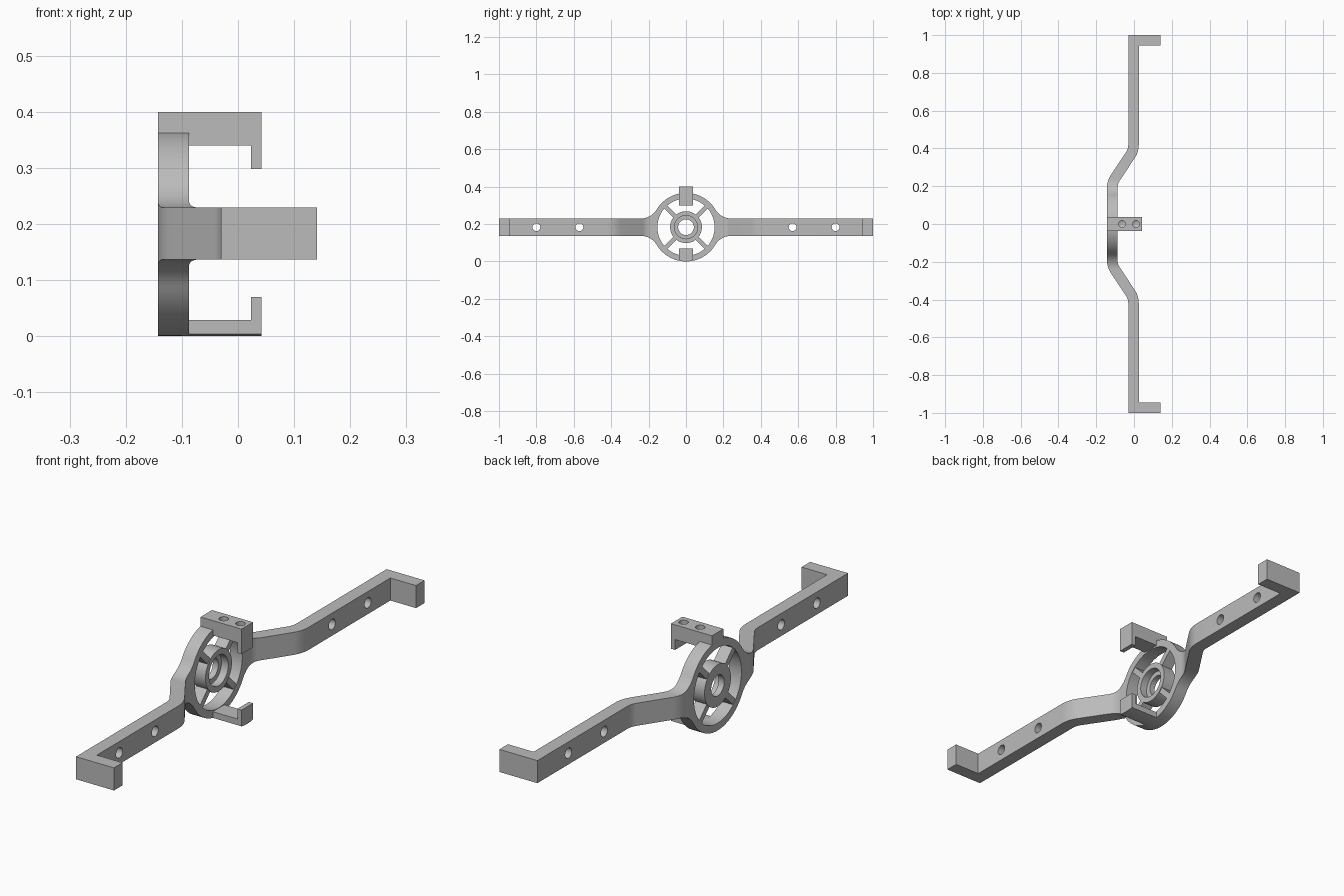
import bpy, bmesh
from math import sin, cos, tan, atan2, sqrt, pi, radians

if "Cube" in bpy.data.objects:
    bpy.data.objects.remove(bpy.data.objects["Cube"])

grey = bpy.data.materials.new("light grey")
grey.diffuse_color = (0.5, 0.5, 0.5, 1)
grey.use_nodes = True
grey.node_tree.nodes["Principled BSDF"].inputs["Base Color"].default_value = grey.diffuse_color

CZ = 0.183             # ring centre height
R = 0.183              # ring outer radius
BACK, FACE = -0.143, -0.087   # ring plate in x
H = 0.046              # half height of the arms
MAPS = {'x': lambda a, b, c: (c, a, b),   # profile in yz
        'y': lambda a, b, c: (a, c, b),   # profile in xz
        'z': lambda a, b, c: (a, b, c)}   # profile in xy


def prism(name, pts, lo, hi, axis):
    """Extrude a 2D outline along an axis."""
    bm = bmesh.new()
    m = MAPS[axis]
    f = bm.faces.new([bm.verts.new(m(a, b, lo)) for a, b in pts])
    ext = bmesh.ops.extrude_face_region(bm, geom=[f])['geom']
    bmesh.ops.translate(bm, vec=m(0, 0, hi - lo),
                        verts=[v for v in ext if isinstance(v, bmesh.types.BMVert)])
    bmesh.ops.recalc_face_normals(bm, faces=bm.faces)
    me = bpy.data.meshes.new(name)
    bm.to_mesh(me)
    bm.free()
    me.materials.append(grey)
    ob = bpy.data.objects.new(name, me)
    bpy.context.collection.objects.link(ob)
    return ob


def circle(a, b, r, n=64):
    return [(a + r * cos(2 * pi * i / n), b + r * sin(2 * pi * i / n)) for i in range(n)]


def rect(a0, a1, b0, b1):
    return [(a0, b0), (a1, b0), (a1, b1), (a0, b1)]


def combine(ob, tool, op):
    """Apply a boolean and remove the tool."""
    mod = ob.modifiers.new("b", 'BOOLEAN')
    mod.operation, mod.solver, mod.object = op, 'EXACT', tool
    bpy.context.view_layer.objects.active = ob
    bpy.ops.object.modifier_apply(modifier=mod.name)
    bpy.data.objects.remove(tool)


# Arm outline seen from above: offset a centreline with two rounded bends
A = atan2(0.1125, 0.17)
RB, T = 0.1, 0.0277
x0, x1 = -0.1153, -0.0025
ys, ye = 0.22 - RB * tan(A / 2), 0.39 + RB * tan(A / 2)
inner, outer = [], []
steps = [A * i / 8 for i in range(9)]
for a in steps:
    cx, cy = x0 + RB, ys
    for lst, r in ((inner, RB - T), (outer, RB + T)):
        lst.append((cx - r * cos(a), cy + r * sin(a)))
for a in reversed(steps):
    cx, cy = x1 - RB, ye
    for lst, r in ((inner, RB + T), (outer, RB - T)):
        lst.append((cx + r * cos(a), cy - r * sin(a)))
half = inner + [(x1 + T, 0.945), (0.141, 0.945), (0.141, 1), (x1 - T, 1)] + outer[::-1]
frame = prism("bracket_frame", half + [(x, -y) for x, y in reversed(half)], -0.05, 0.42, 'z')

# Side silhouette: ring blended into the arms with fillets
RF = 0.1
yc = sqrt((R + RF) ** 2 - (H + RF) ** 2)
th = atan2(H + RF, yc)
quarter = [(1.1, H)]
quarter += [(yc + RF * cos(t), H + RF + RF * sin(t))
            for t in (-pi / 2 - (pi / 2 - th) * i / 12 for i in range(13))]
quarter += [(R * cos(t), R * sin(t))
            for t in (th + (pi / 2 - th) * i / 16 for i in range(1, 17))]
top = quarter + [(-y, z) for y, z in reversed(quarter[:-1])]
full = top + [(y, -z) for y, z in reversed(top)]
combine(frame, prism("cut", [(y, CZ + z) for y, z in full], -0.4, 0.4, 'x'), 'INTERSECT')

# Open ring, hub and four spokes
combine(frame, prism("cut", circle(0, CZ, 0.153), -0.3, 0.3, 'x'), 'DIFFERENCE')
hub = prism("hub", circle(0, CZ, 0.085), BACK, FACE, 'x')
combine(hub, prism("cut", circle(0, CZ, 0.062), -0.118, 0, 'x'), 'DIFFERENCE')
combine(hub, prism("cut", circle(0, CZ, 0.042), -0.3, 0, 'x'), 'DIFFERENCE')
combine(frame, hub, 'UNION')
for k in range(4):
    t = radians(45 + 90 * k)
    pts = [(u * cos(t) - v * sin(t), CZ + u * sin(t) + v * cos(t))
           for u, v in rect(0.075, 0.165, -0.012, 0.012)]
    combine(frame, prism("spoke", pts, BACK + 0.002, FACE - 0.003, 'x'), 'UNION')

# Screw holes through the arms
for y in (-0.8, -0.57, 0.57, 0.8):
    combine(frame, prism("cut", circle(y, CZ, 0.021, 32), -0.3, 0.3, 'x'), 'DIFFERENCE')

# Upper clip: hooked block with two blind holes ending in drill points
clip = prism("upper_clip", [(BACK, 0.34), (0.023, 0.34), (0.023, 0.298), (0.042, 0.298),
                            (0.042, 0.4), (BACK, 0.4)], -0.037, 0.037, 'y')
for x in (-0.064, 0.011):
    drill = prism("cut", circle(x, 0, 0.018, 32), 0.365, 0.45, 'z')
    bm = bmesh.new()
    bm.from_mesh(drill.data)
    low = min(bm.faces, key=lambda f: f.calc_center_median().z)
    tip = bmesh.ops.poke(bm, faces=[low])['verts'][0]
    tip.co.z -= 0.01
    bm.to_mesh(drill.data)
    bm.free()
    combine(clip, drill, 'DIFFERENCE')
combine(frame, clip, 'UNION')

# Lower clip: hooked strip whose underside follows the ring
low_clip = prism("lower_clip", [(-0.1, -0.02), (0.042, -0.02), (0.042, 0.07), (0.023, 0.07),
                                (0.023, 0.029), (-0.1, 0.029)], -0.037, 0.037, 'y')
combine(low_clip, prism("cut", circle(0, CZ, R, 128), -0.3, 0.3, 'x'), 'INTERSECT')
combine(frame, low_clip, 'UNION')

# Smooth the curves, keep the edges crisp
bpy.ops.object.select_all(action='DESELECT')
frame.select_set(True)
bpy.context.view_layer.objects.active = frame
bpy.ops.object.shade_smooth_by_angle(angle=radians(30))
